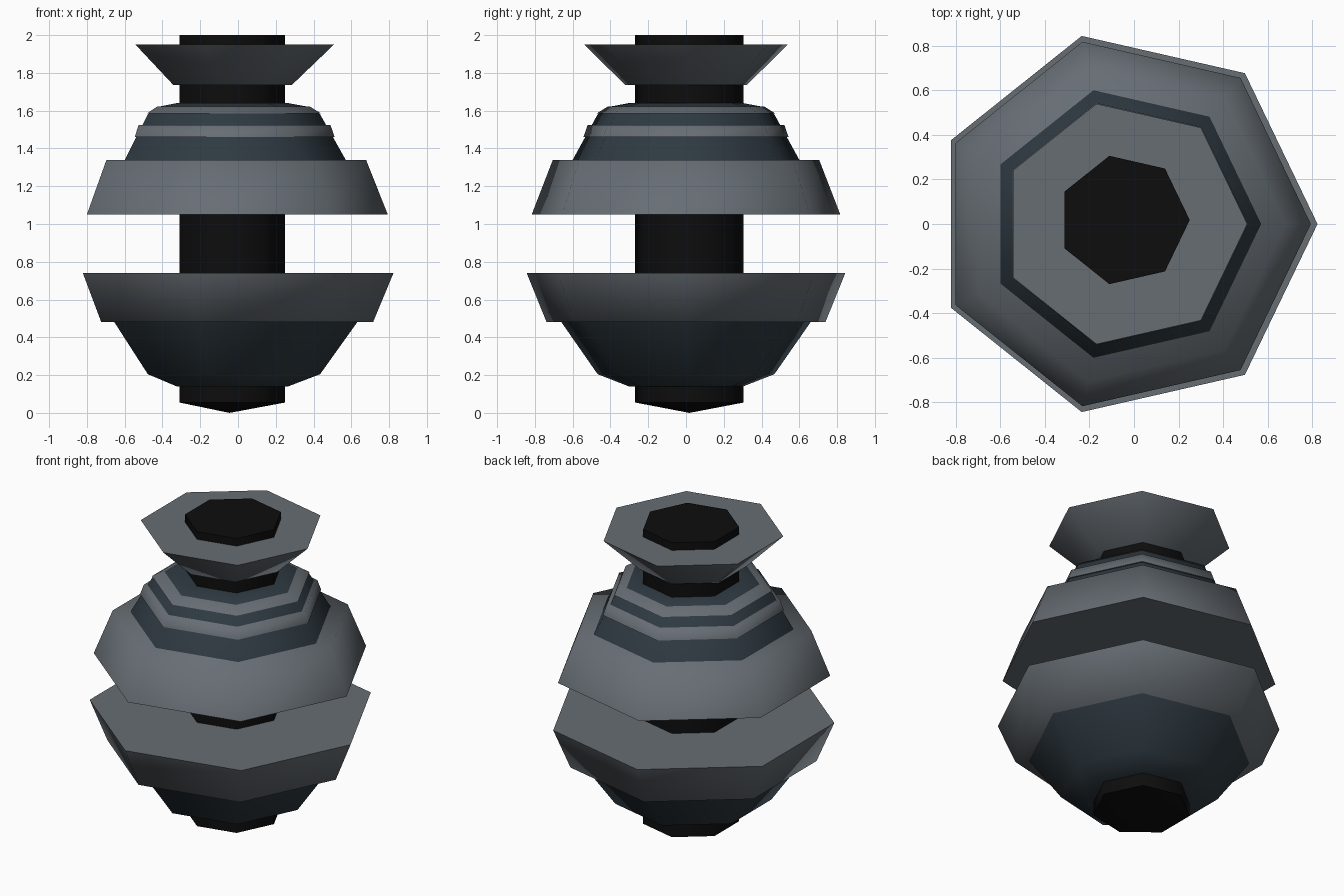
import bpy, bmesh
from math import cos, sin, pi, radians

cube = bpy.data.objects.get("Cube")
if cube:
    bpy.data.objects.remove(cube, do_unlink=True)

SIDES = 7


def make_material(name, rgb):
    mat = bpy.data.materials.new(name)
    mat.use_nodes = True
    mat.diffuse_color = (*rgb, 1)
    mat.node_tree.nodes["Principled BSDF"].inputs["Base Color"].default_value = (*rgb, 1)
    return mat


grey = make_material("slate grey", (0.135, 0.155, 0.175))
blue = make_material("dark blue steel", (0.028, 0.042, 0.054))
black = make_material("black", (0.004, 0.004, 0.004))


def turned(name, profile, mat, cy=0.0, cx=-0.045):
    """Closed seven-sided solid from (radius, height) pairs, listed upwards.
    A zero radius at the bottom makes a point."""
    bm = bmesh.new()
    rings = []
    for r, z in profile:
        count = SIDES if r else 1
        rings.append([bm.verts.new((cx + r * cos(2 * pi * i / SIDES),
                                    cy + r * sin(2 * pi * i / SIDES), z))
                      for i in range(count)])
    for low, high in zip(rings, rings[1:]):
        for i in range(SIDES):
            j = (i + 1) % SIDES
            if len(low) == 1:
                bm.faces.new((low[0], high[j], high[i]))
            else:
                bm.faces.new((low[i], low[j], high[j], high[i]))
    if len(rings[0]) > 1:
        bm.faces.new(rings[0][::-1])
    bm.faces.new(rings[-1])
    bmesh.ops.recalc_face_normals(bm, faces=bm.faces)
    mesh = bpy.data.meshes.new(name)
    bm.to_mesh(mesh)
    bm.free()
    mesh.materials.append(mat)
    obj = bpy.data.objects.new(name, mesh)
    bpy.context.collection.objects.link(obj)
    bpy.ops.object.select_all(action='DESELECT')
    obj.select_set(True)
    bpy.context.view_layer.objects.active = obj
    bpy.ops.object.shade_smooth_by_angle(angle=radians(75))
    return obj


# Central column with a shallow pointed foot
turned("core_column", [(0, 0), (0.295, 0.055), (0.295, 2.0)], black, cy=0.018)

# Lower half: bowl and its flared rim
turned("lower_bowl", [(0.31, 0.14), (0.48, 0.205), (0.68, 0.485)], blue)
turned("lower_rim", [(0.757, 0.48), (0.865, 0.74)], grey, cx=-0.042)

# Upper half: skirt, dome and two bands around the dome
turned("upper_skirt", [(0.838, 1.05), (0.723, 1.34)], grey)
turned("upper_dome", [(0.618, 1.335), (0.48, 1.58), (0.42, 1.62), (0.31, 1.64)], blue)
turned("lower_band", [(0.557, 1.46), (0.534, 1.525)], grey)
turned("upper_band", [(0.485, 1.585), (0.425, 1.622)], grey)

# Flared collar near the top
turned("top_collar", [(0.329, 1.735), (0.553, 1.95)], grey)
